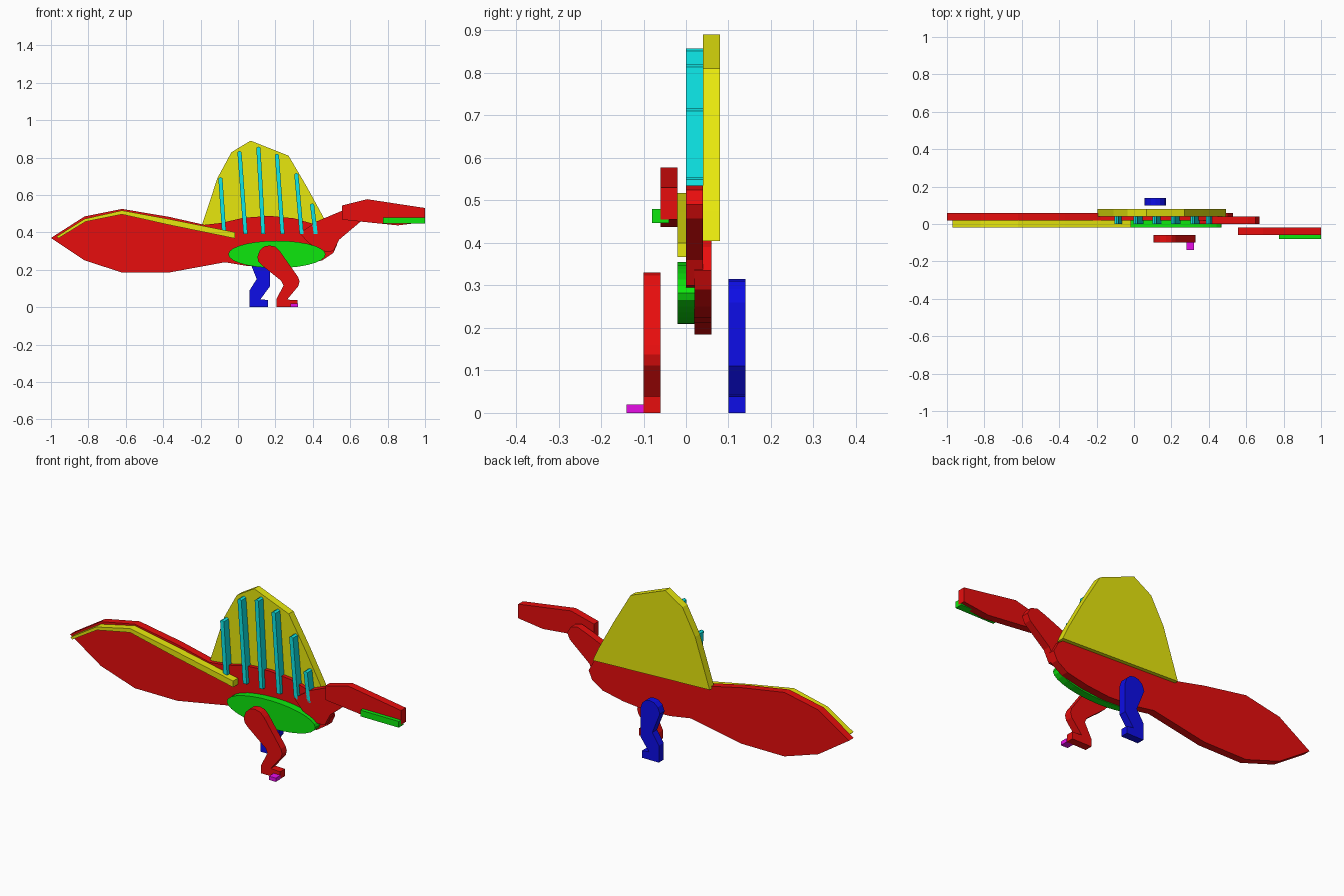
import bpy, bmesh, math


def colour(name, r, g, b):
    m = bpy.data.materials.new(name)
    m.diffuse_color = (r, g, b, 1)
    return m


red = colour("red", 0.8, 0.004, 0.004)
yellow = colour("yellow", 0.8, 0.8, 0.004)
green = colour("green", 0.004, 0.8, 0.004)
cyan = colour("cyan", 0.004, 0.8, 0.8)
blue = colour("blue", 0.004, 0.004, 0.8)
magenta = colour("magenta", 0.8, 0.004, 0.8)


def plate(name, outline, y0, mat, depth=0.04):
    """Flat cut-out: an x/z outline extruded backwards from y0."""
    bm = bmesh.new()
    face = bm.faces.new([bm.verts.new((x, y0, z)) for x, z in outline])
    new = bmesh.ops.extrude_face_region(bm, geom=[face])["geom"]
    bmesh.ops.translate(bm, vec=(0, depth, 0),
                        verts=[v for v in new if isinstance(v, bmesh.types.BMVert)])
    bmesh.ops.recalc_face_normals(bm, faces=bm.faces)
    mesh = bpy.data.meshes.new(name)
    bm.to_mesh(mesh)
    bm.free()
    mesh.materials.append(mat)
    obj = bpy.data.objects.new(name, mesh)
    bpy.context.collection.objects.link(obj)
    return obj


def box(x0, x1, z0, z1):
    return [(x0, z0), (x1, z0), (x1, z1), (x0, z1)]


# Body and tail in one cut-out
plate("body_and_tail", [
    (-1, 0.37), (-0.82, 0.485), (-0.62, 0.525), (-0.37, 0.483), (-0.18, 0.44),
    (-0.09, 0.45), (0.03, 0.478), (0.17, 0.488), (0.3, 0.475), (0.42, 0.44),
    (0.5, 0.39), (0.53, 0.335), (0.51, 0.29), (0.45, 0.25), (0.33, 0.225),
    (0.2, 0.212), (0.05, 0.22), (-0.07, 0.24), (-0.37, 0.185), (-0.62, 0.185),
    (-0.82, 0.25)], 0.02, red)

# Yellow ridge along the tail
plate("tail_stripe", [
    (-0.97, 0.378), (-0.82, 0.472), (-0.62, 0.517), (-0.37, 0.471), (-0.015, 0.4),
    (-0.015, 0.367), (-0.37, 0.44), (-0.62, 0.496), (-0.815, 0.457), (-0.96, 0.368)],
    -0.02, yellow)

# Oval belly
plate("belly", [(0.208 + 0.26 * math.cos(a), 0.282 + 0.073 * math.sin(a))
                for a in (i * math.tau / 28 for i in range(28))], -0.02, green)

# Back sail and its spines
plate("sail", [
    (-0.195, 0.432), (-0.11, 0.69), (-0.035, 0.828), (0.067, 0.89), (0.27, 0.81),
    (0.37, 0.64), (0.46, 0.475), (0.492, 0.405)], 0.04, yellow)
for i, (xb, xt, zt) in enumerate([
        (-0.074, -0.094, 0.695), (0.04, 0.008, 0.835), (0.135, 0.109, 0.858),
        (0.238, 0.208, 0.82), (0.34, 0.312, 0.717), (0.415, 0.396, 0.555)]):
    w = 0.011
    plate(f"sail_spine_{i + 1}", [(xb - w, 0.392), (xb + w, 0.392),
                                  (xt + w, zt - 0.006), (xt, zt), (xt - w, zt - 0.006)],
          0, cyan)

# Neck, head and lower jaw
plate("neck", [
    (0.33, 0.395), (0.42, 0.458), (0.56, 0.517), (0.61, 0.535), (0.65, 0.525),
    (0.67, 0.49), (0.655, 0.457), (0.54, 0.36), (0.51, 0.3), (0.47, 0.295),
    (0.38, 0.34)], 0, red)
plate("head", [(0.555, 0.543), (0.69, 0.577), (1, 0.53), (1, 0.455),
               (0.855, 0.437), (0.555, 0.468)], -0.06, red)
plate("jaw", box(0.775, 1, 0.447, 0.48), -0.08, green)

# Legs and toe
plate("near_leg", [
    (0.104, 0.27), (0.116, 0.302), (0.14, 0.325), (0.17, 0.33), (0.2, 0.323),
    (0.222, 0.302), (0.322, 0.16), (0.329, 0.137), (0.322, 0.112), (0.262, 0.04),
    (0.318, 0.038), (0.318, 0), (0.205, 0), (0.205, 0.042), (0.243, 0.115),
    (0.232, 0.14), (0.125, 0.226), (0.108, 0.245)], -0.1, red)
plate("toe", box(0.28, 0.32, 0, 0.02), -0.14, magenta)
plate("far_leg", [
    (0.056, 0.26), (0.068, 0.292), (0.09, 0.31), (0.115, 0.315), (0.14, 0.31),
    (0.16, 0.292), (0.17, 0.26), (0.17, 0.11), (0.12, 0.042), (0.16, 0.038),
    (0.16, 0), (0.062, 0), (0.062, 0.09), (0.1, 0.15)], 0.1, blue)
